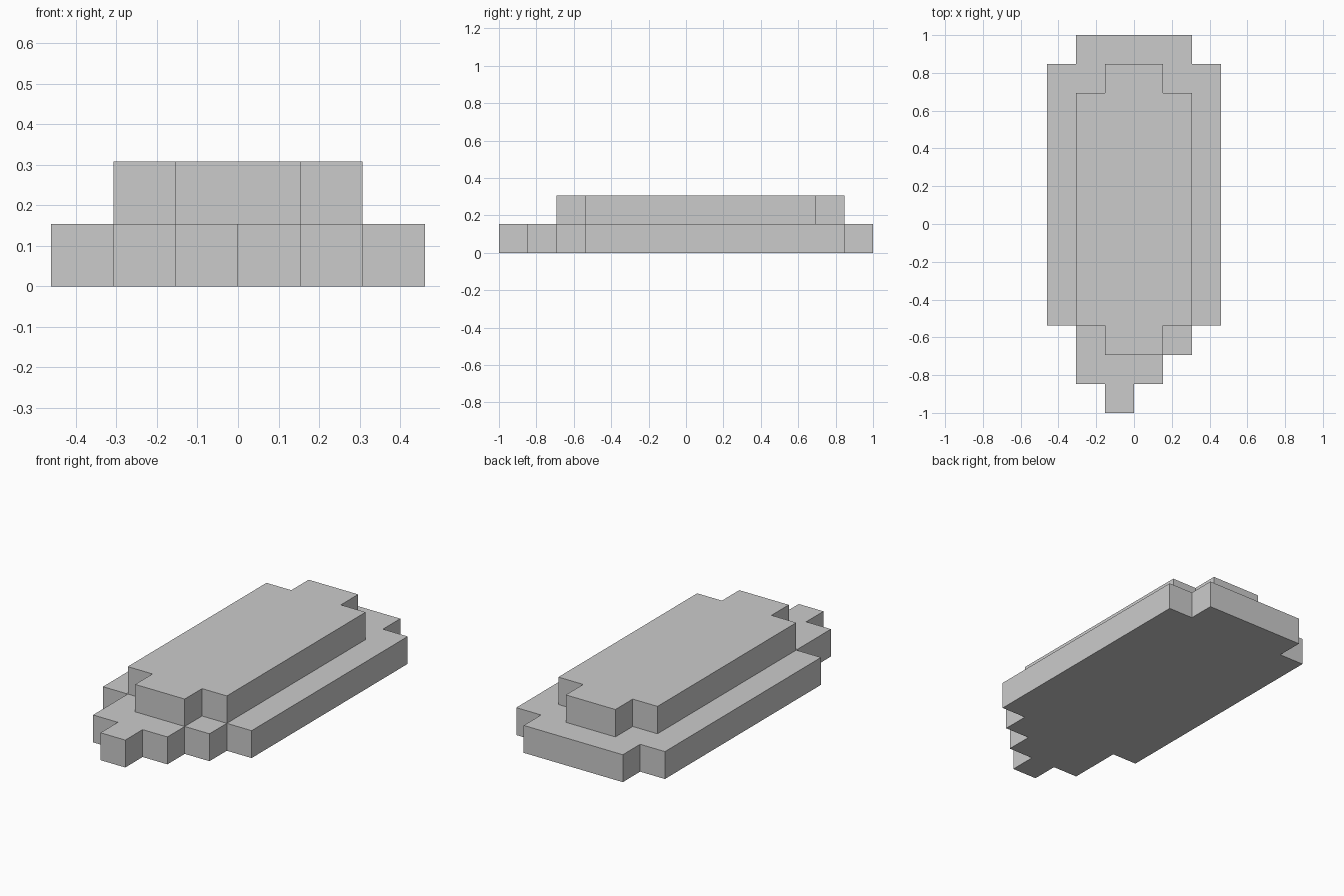
import bpy
import bmesh

if "Cube" in bpy.data.objects:
    bpy.data.objects.remove(bpy.data.objects["Cube"])

U = 2 / 13  # one block: the model is 13 blocks long


def stepped_slab(name, rows, level):
    """Extrude a stepped outline given as (y0, y1, x0, x1) rows, in blocks."""
    right = [(x1, y) for y0, y1, x0, x1 in rows for y in (y0, y1)]
    left = [(x0, y) for y0, y1, x0, x1 in reversed(rows) for y in (y1, y0)]
    bm = bmesh.new()
    verts = [bm.verts.new((x * U, (y - 6.5) * U, level * U)) for x, y in right + left]
    base = bm.faces.new(verts)
    top = bmesh.ops.extrude_face_region(bm, geom=[base], use_keep_orig=True)["geom"]
    bmesh.ops.translate(bm, vec=(0, 0, U),
                        verts=[g for g in top if isinstance(g, bmesh.types.BMVert)])
    bmesh.ops.recalc_face_normals(bm, faces=bm.faces)
    mesh = bpy.data.meshes.new(name)
    bm.to_mesh(mesh)
    bm.free()
    obj = bpy.data.objects.new(name, mesh)
    bpy.context.collection.objects.link(obj)
    return obj


# Wide bottom layer with the off-centre stepped tip at the front
stepped_slab("lower_layer", [(0, 1, -1, 0), (1, 2, -2, 1), (2, 3, -2, 2),
                             (3, 12, -3, 3), (12, 13, -2, 2)], 0)

# Narrower raised layer
stepped_slab("upper_layer", [(2, 3, -1, 1), (3, 11, -2, 2), (11, 12, -1, 1)], 1)
